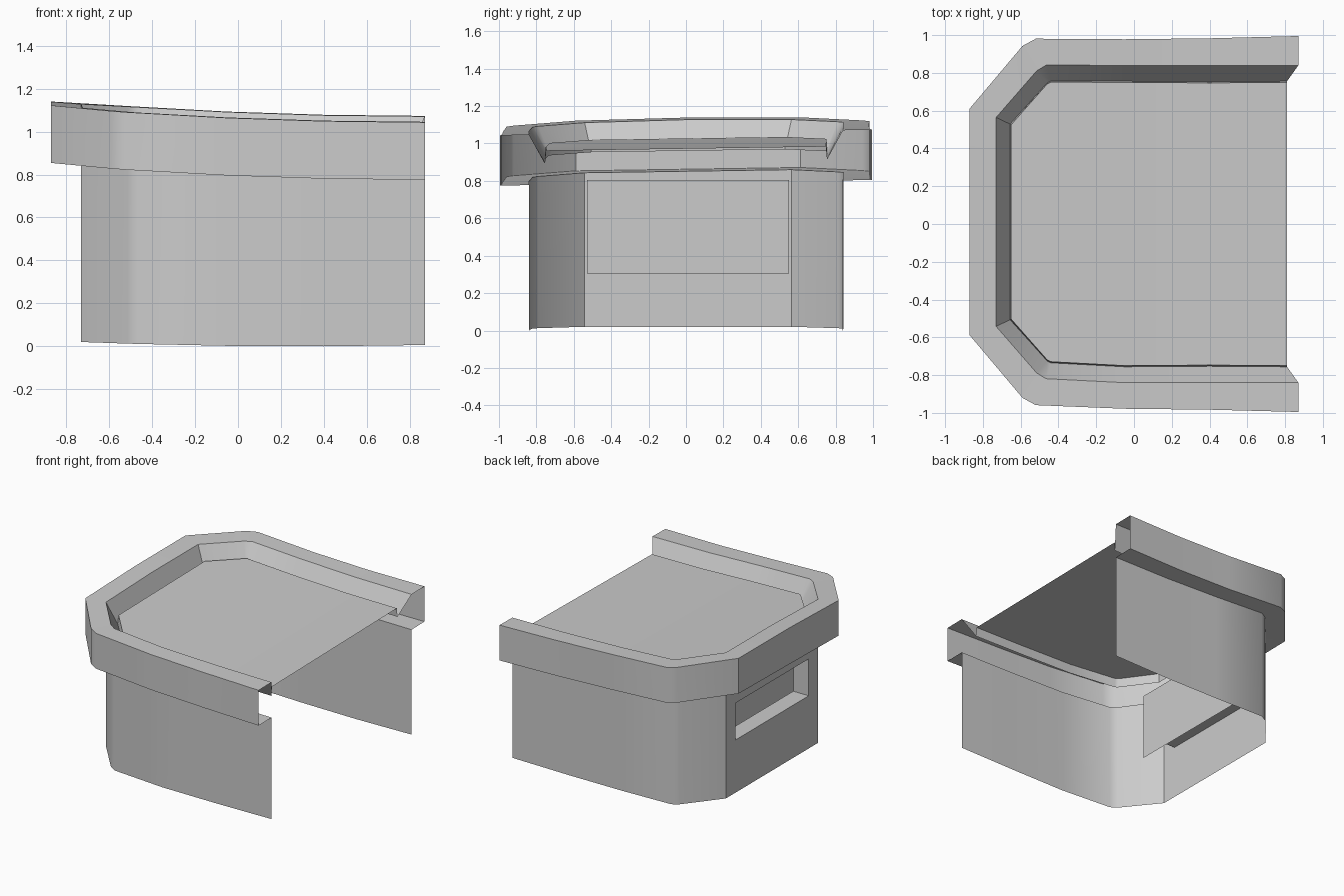
import bpy

if "Cube" in bpy.data.objects:
    bpy.data.objects.remove(bpy.data.objects["Cube"])


def add_mesh(name, verts, faces):
    me = bpy.data.meshes.new(name)
    me.from_pydata(verts, [], faces)
    me.update()
    ob = bpy.data.objects.new(name, me)
    bpy.context.collection.objects.link(ob)
    bpy.ops.object.select_all(action='DESELECT')
    bpy.context.view_layer.objects.active = ob
    ob.select_set(True)
    bpy.ops.object.shade_smooth_by_angle(angle=0.6)
    return ob


def sag(x, y):
    """Gentle rise towards the closed end plus a slight sideways tilt."""
    return 0.024 * (0.87 - x) ** 2 + 0.015 * y


def foot(x):
    return 0.02 * ((x - 0.3) / 1.03) ** 2


def path(half, height, crown=0.0):
    """Mirror a half outline into a U-shaped path with a centre point."""
    pts = [(x, -y) for x, y in half] + [(half[-1][0], 0.0)]
    pts += [(x, y) for x, y in reversed(half)]
    out = []
    for x, y in pts:
        if x < -0.4:
            y += 0.011
        z = foot(x) if height is None else height + sag(x, y)
        out.append((x, y, z))
    m = len(half)
    out[m] = (out[m][0], out[m][1], out[m][2] + crown)
    return out


def loft(name, rings, skip=()):
    n = len(rings[0])
    faces = [(r * n + i, r * n + n + i, r * n + n + i + 1, r * n + i + 1)
             for r in range(len(rings) - 1) for i in range(n - 1) if i not in skip]
    return add_mesh(name, [v for ring in rings for v in ring], faces)


# Half outlines, open end first
outer = [(.87, .995), (.4, .983), (-.05, .978), (-.52, .97), (-.59, .932), (-.87, .60)]
inner = [(.87, .84), (.4, .838), (-.05, .84), (-.465, .83), (-.515, .80), (-.73, .553)]
deck = [(.81, .75), (.4, .747), (-.05, .75), (-.44, .74), (-.46, .73), (-.65, .515)]
groove = [(x, y + .006) for x, y in deck[:-1]] + [(-.656, .518)]

# Side walls and chamfered corners, leaving the end wall open
wall_low, wall_top = path(inner, None), path(inner, .79)
loft("side_walls", [wall_low, wall_top], skip=(5, 6))

# End wall with a rectangular opening and its short sleeve
a, b = 5, 7
rect_out = [wall_low[b], wall_low[a], wall_top[a], wall_top[b]]


def rect(x, y0, y1, z0, z1):
    return [(x, y1, z0), (x, y0, z0), (x, y0, z1), (x, y1, z1)]


loops = [rect_out, rect(-.73, -.43, .45, .42, .70), rect(-.60, -.43, .45, .42, .70)]
add_mesh("end_wall", [v for l in loops for v in l],
         [(r * 4 + i, r * 4 + (i + 1) % 4, r * 4 + 4 + (i + 1) % 4, r * 4 + 4 + i)
          for r in range(2) for i in range(4)])

# Panel behind the opening
add_mesh("recess_panel", rect(-.53, -.53, .55, .305, .805), [(0, 1, 2, 3)])

# Overhanging rim: ledge, outer face, top, inner slope, small lip
loft("rim", [path(inner, .79), path(outer, .79), path(outer, 1.058, .008),
             path(inner, 1.058, .008), path(groove, .905), path(deck, .972)])

# Sunken top deck spanning between the rim sides
edge = path(deck, .972)
n = len(edge)
add_mesh("top_deck", edge,
         [(i, n - 1 - i, n - 2 - i, i + 1) for i in range(5)] + [(5, 7, 6)])
